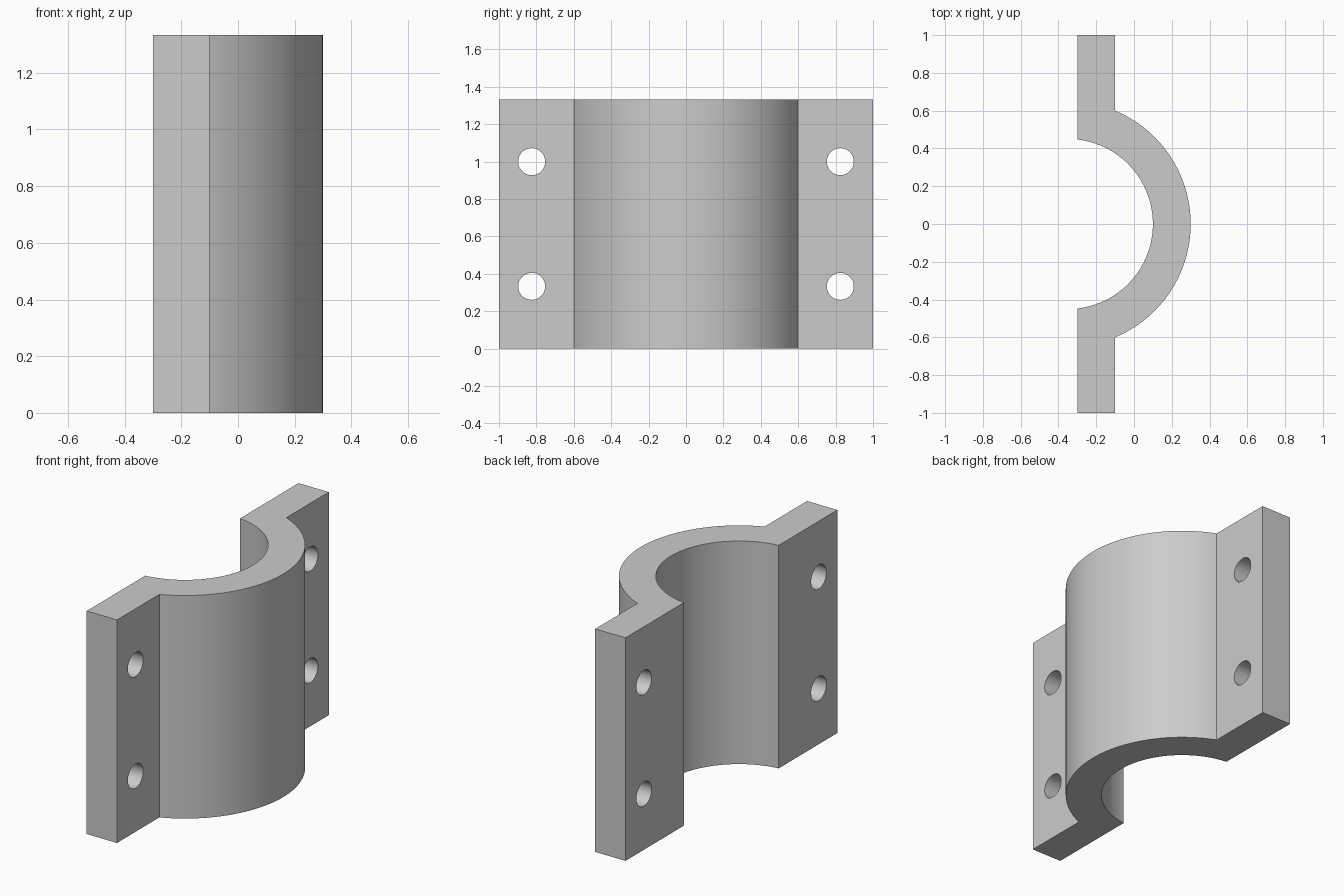
import bpy
import bmesh
from math import asin, cos, sin, pi, radians

cube = bpy.data.objects.get("Cube")
if cube:
    bpy.data.objects.remove(cube, do_unlink=True)

HEIGHT = 1.333
BACK, FRONT = -0.3, -0.1              # flange faces in x
AXIS_X, R_IN, R_OUT = -0.35, 0.45, 0.65
SEGMENTS = 64

grey = bpy.data.materials.new("light_grey")
grey.use_nodes = True
colour = (0.6, 0.6, 0.6, 1)
grey.diffuse_color = colour
grey.node_tree.nodes["Principled BSDF"].inputs["Base Color"].default_value = colour


def arc(radius, end_x):
    """Arc about the pipe axis from -y to +y, ending where it meets x = end_x."""
    half = pi / 2 - asin((end_x - AXIS_X) / radius)
    angles = [half * (2 * i / SEGMENTS - 1) for i in range(SEGMENTS + 1)]
    return [(AXIS_X + radius * cos(a), radius * sin(a)) for a in angles]


# Clamp half: flanges and curved saddle as one extruded outline
outline = [(BACK, -1), (FRONT, -1)] + arc(R_OUT, FRONT)
outline += [(FRONT, 1), (BACK, 1)] + arc(R_IN, BACK)[::-1]
bm = bmesh.new()
base = bm.faces.new([bm.verts.new((x, y, 0)) for x, y in outline])
top = bmesh.ops.extrude_face_region(bm, geom=[base])["geom"]
bmesh.ops.translate(bm, vec=(0, 0, HEIGHT),
                    verts=[v for v in top if isinstance(v, bmesh.types.BMVert)])
bmesh.ops.recalc_face_normals(bm, faces=bm.faces)
mesh = bpy.data.meshes.new("clamp_half")
bm.to_mesh(mesh)
bm.free()
mesh.materials.append(grey)
clamp = bpy.data.objects.new("clamp_half", mesh)
bpy.context.collection.objects.link(clamp)

# Bolt holes: two through each flange
for y in (-0.825, 0.825):
    for z in (HEIGHT / 4, HEIGHT * 3 / 4):
        bpy.ops.mesh.primitive_cylinder_add(
            vertices=48, radius=0.072, depth=0.4,
            location=((BACK + FRONT) / 2, y, z), rotation=(0, pi / 2, 0))
        cutter = bpy.context.object
        cutter.name = "bolt_hole_cutter"
        cutter.hide_render = True
        cutter.data.materials.append(grey)
        cut = clamp.modifiers.new("bolt_hole", "BOOLEAN")
        cut.operation = "DIFFERENCE"
        cut.solver = "EXACT"
        cut.object = cutter
        bpy.context.view_layer.objects.active = clamp
        bpy.ops.object.modifier_apply(modifier=cut.name)
        bpy.data.objects.remove(cutter, do_unlink=True)

# Smooth the curved walls, keep the edges sharp
bpy.ops.object.select_all(action="DESELECT")
clamp.select_set(True)
bpy.context.view_layer.objects.active = clamp
bpy.ops.object.shade_smooth_by_angle(angle=radians(20))
